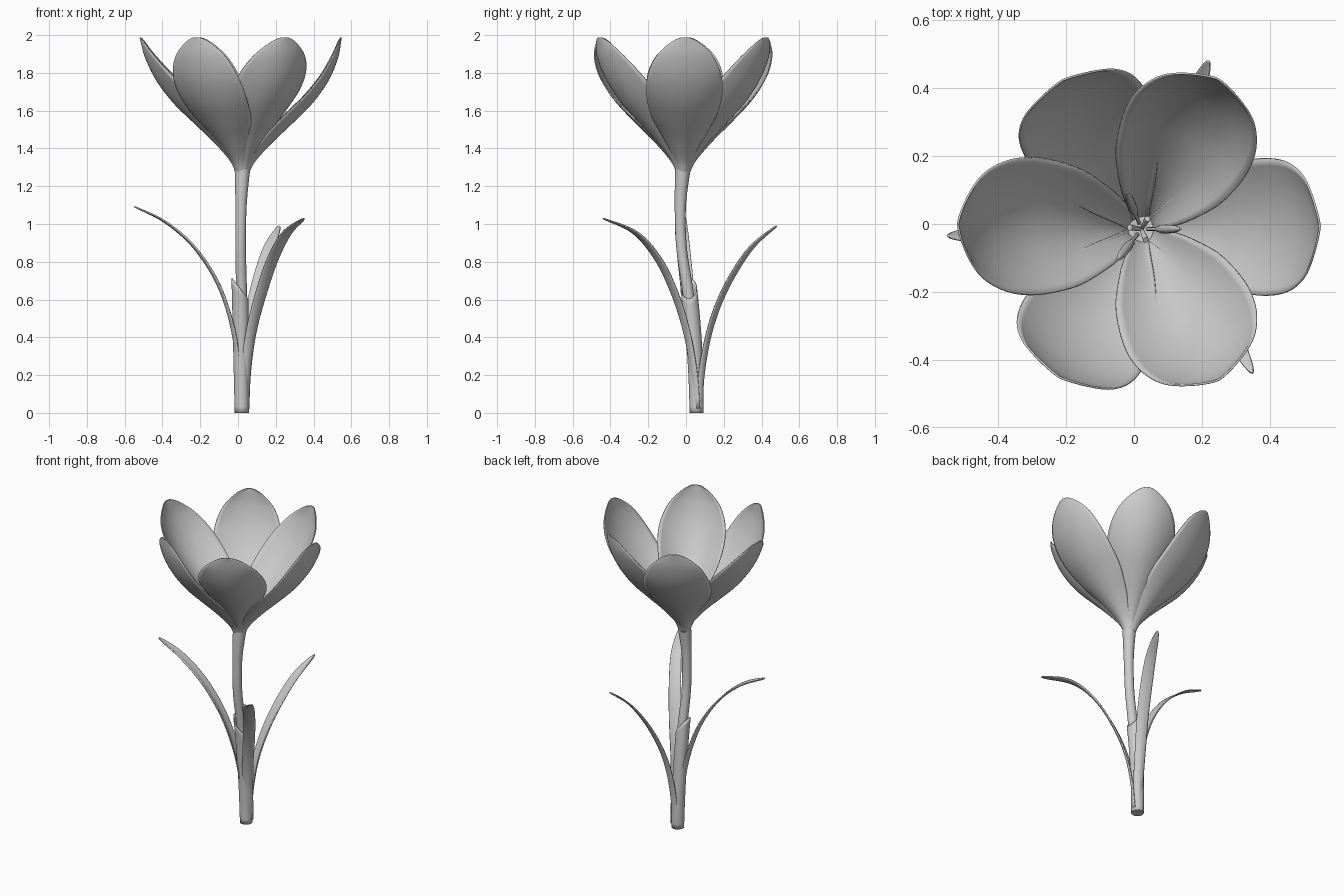
import bpy, bmesh, math
from mathutils import Vector

if "Cube" in bpy.data.objects:
    bpy.data.objects.remove(bpy.data.objects["Cube"])


def spline(pts, t):
    """Smooth interpolation through evenly spaced knots (numbers or vectors)."""
    n = len(pts) - 1
    i = min(int(t * n), n - 1)
    f = t * n - i
    b, c = pts[i], pts[i + 1]
    a = pts[i - 1] if i > 0 else b * 2 - c
    d = pts[i + 2] if i + 2 <= n else c * 2 - b
    return (b * 2 + (c - a) * f + (a * 2 - b * 5 + c * 4 - d) * f ** 2
            + (b * 3 - a - c * 3 + d) * f ** 3) * 0.5


def surface(name, func, nt, nu, thick=0, closed=False, caps=False):
    """Grid of func(t, u), t along, u across; optionally closed and thickened."""
    bm = bmesh.new()
    cols = nu if closed else nu + 1
    rows = [[bm.verts.new(func(i / nt, j / nu)) for j in range(cols)] for i in range(nt + 1)]
    for a, b in zip(rows, rows[1:]):
        for j in range(nu):
            k = (j + 1) % cols
            bm.faces.new((a[j], a[k], b[k], b[j]))
    if caps:
        bm.faces.new(rows[0][::-1])
        bm.faces.new(rows[-1])
    bmesh.ops.remove_doubles(bm, verts=bm.verts, dist=1e-5)
    bmesh.ops.recalc_face_normals(bm, faces=bm.faces)
    me = bpy.data.meshes.new(name)
    bm.to_mesh(me)
    bm.free()
    ob = bpy.data.objects.new(name, me)
    bpy.context.collection.objects.link(ob)
    if thick:
        m = ob.modifiers.new("thickness", 'SOLIDIFY')
        m.thickness, m.offset = thick, 0
    bpy.ops.object.select_all(action='DESELECT')
    ob.select_set(True)
    bpy.context.view_layer.objects.active = ob
    bpy.ops.object.shade_smooth_by_angle(angle=math.radians(50))
    return ob


def tube(name, path, radii, nt=24, nu=20):
    path = [Vector(p) for p in path]

    def f(t, u):
        d = (spline(path, min(1, t + .01)) - spline(path, max(0, t - .01))).normalized()
        x = Vector((0, 1, 0)).cross(d).normalized()
        y = d.cross(x)
        a = u * math.tau
        return spline(path, t) + (x * math.cos(a) + y * math.sin(a)) * spline(radii, t)
    return surface(name, f, nt, nu, closed=True, caps=True)


def blade(name, path, out, widths, cups, thick, nt=32, nu=12, end=8):
    """Blade following a path that leans towards out, its edges cupped inwards."""
    path = [Vector(p) for p in path]
    side = Vector((0, 0, 1)).cross(out).normalized()

    def f(s, u):
        t = 1 - (1 - s) ** 1.5
        d = (spline(path, min(1, t + .01)) - spline(path, max(0, t - .01))).normalized()
        n = d.cross(side)
        n = n if n.dot(out) < 0 else -n
        u = u * 2 - 1
        taper = math.sqrt(max(0, 1 - t ** end))
        return (spline(path, t) + side * u * spline(widths, t) * taper
                + n * u * u * spline(cups, t) * taper)
    return surface(name, f, nt, nu, thick)


# Stem
tube("stem", [(.02, .055, 0), (.02, .05, .22), (.02, .037, .44), (.018, .008, .66),
              (.014, -.024, .88), (.016, -.03, 1.1), (.024, -.016, 1.3)],
     [.035, .034, .031, .029, .028, .03, .041], 40)


# Sheath around the stem, with an oblique top edge
def sheath(t, u):
    a = u * math.tau
    z = t * (.66 - .055 * math.cos(a))
    c = Vector((.02 - .01 * t, .056 - .042 * t * t, z))
    r = .036 + .007 * t
    return c + Vector((math.cos(a), math.sin(a), 0)) * r


surface("sheath", sheath, 20, 24, .003, closed=True)

# Six petals, (angle, reach): outer and inner ones alternate
centre = Vector((.022, -.015, 0))
profile = [(.03, 1.26), (.065, 1.33), (.155, 1.43), (.26, 1.53),
           (.37, 1.64), (.455, 1.76), (.505, 1.88), (.525, 1.988)]
widths = [.03, .05, .11, .17, .2, .202, .178, .13]
cups = {"outer": [.02, .03, .05, .058, .056, .048, .036, .02],
        "inner": [.02, .04, .08, .1, .1, .085, .055, .025]}
petals = [(1, 1), (63, .945), (118, .945), (178.5, 1.03), (241, .95), (297, .95)]
for i, (deg, reach) in enumerate(petals):
    kind = ("outer", "inner")[i % 2]
    a = math.radians(deg)
    out = Vector((math.cos(a), math.sin(a), 0))
    path = []
    for j, (r, z) in enumerate(profile):
        r = r * (1 + (reach - 1) * j / 7) - (i % 2) * .016 * math.sin(math.pi * j / 7)
        path.append(centre + out * r + Vector((0, 0, z)))
    blade(f"{kind}_petal_{i // 2 + 1}", path, out, widths, cups[kind], .006, 36, 20)

# Three arching leaves
leaves = [
    [(-.01, .05, .02), (-.01, .04, .25), (-.04, .022, .47), (-.115, .003, .69),
     (-.24, -.016, .88), (-.39, -.028, 1.01), (-.55, -.035, 1.092)],
    [(.045, .045, .02), (.05, .03, .22), (.075, -.005, .43), (.125, -.065, .63),
     (.185, -.15, .81), (.26, -.27, .95), (.35, -.44, 1.03)],
    [(.035, .082, .02), (.04, .095, .22), (.055, .13, .42), (.085, .185, .59),
     (.125, .265, .75), (.17, .36, .885), (.22, .48, .99)],
]
for i, pts in enumerate(leaves):
    d = Vector(pts[-1]) - Vector(pts[0])
    d.z = 0
    blade(f"leaf_{i + 1}", pts, d.normalized(), [.026, .029, .032, .035, .036, .034, .026],
          [.02, .016, .011, .008, .006, .005, .003], .007, 32, 8, 10)

# Stamens and three-armed style
for i, deg in enumerate((0, 112, 232)):
    def at(angle, r, z):
        a = math.radians(angle)
        return centre + Vector((math.cos(a) * r, math.sin(a) * r, z))
    tube(f"filament_{i + 1}", [at(deg, .015, 1.27), at(deg, .03, 1.36), at(deg, .05, 1.45)],
         [.006, .006, .005], 8, 8)
    tube(f"anther_{i + 1}", [at(deg, .045 + .0175 * k, 1.42 + .053 * k) for k in range(5)],
         [.007, .013, .013, .011, .003], 12, 10)
    tube(f"stigma_{i + 1}", [at(deg + 60, 0, 1.48), at(deg + 60, .012, 1.53), at(deg + 60, .035, 1.57)],
         [.006, .007, .009], 8, 8)
tube("style", [centre + Vector((0, 0, z)) for z in (1.27, 1.38, 1.5)], [.008, .007, .007], 6, 8)
